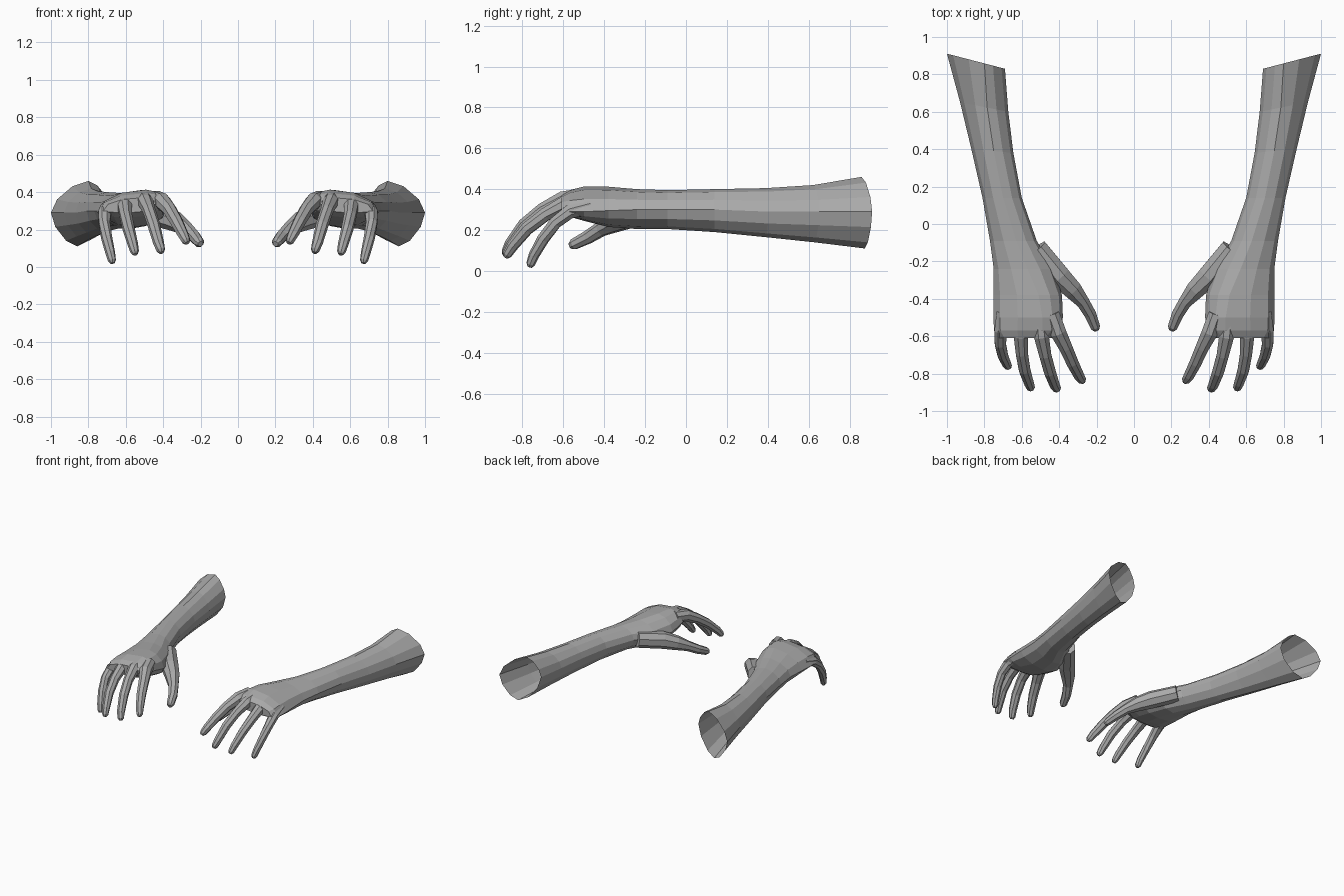
import bpy, bmesh, math
from mathutils import Vector

if "Cube" in bpy.data.objects:
    bpy.data.objects.remove(bpy.data.objects["Cube"])

skin = bpy.data.materials.new("plain_grey")
skin.diffuse_color = (0.4, 0.4, 0.4, 1)
skin.use_nodes = True
skin.node_tree.nodes["Principled BSDF"].inputs["Base Color"].default_value = skin.diffuse_color


def loft(name, rings, cap_start=False, cap_end=True):
    """Skin a list of equal point rings and mirror the part to the other arm."""
    bm = bmesh.new()
    vs = [[bm.verts.new(p) for p in r] for r in rings]
    n = len(vs[0])
    for a, b in zip(vs, vs[1:]):
        for i in range(n):
            j = (i + 1) % n
            bm.faces.new((a[i], a[j], b[j], b[i]))
    if cap_start:
        bm.faces.new(vs[0][::-1])
    if cap_end:
        bm.faces.new(vs[-1])
    bmesh.ops.recalc_face_normals(bm, faces=bm.faces)
    me = bpy.data.meshes.new(name)
    bm.to_mesh(me)
    bm.free()
    me.materials.append(skin)
    ob = bpy.data.objects.new(name, me)
    bpy.context.collection.objects.link(ob)
    ob.modifiers.new("other_arm", 'MIRROR').use_mirror_merge = False
    return ob


def section(y, slant, inner, outer, top, bottom, power, n=12):
    """Ring through four extreme (x, z) points, joined by rounded quarters."""
    cx, cz = (top[0] + bottom[0]) / 2, (inner[1] + outer[1]) / 2
    pts = []
    for i in range(n):
        a = 2 * math.pi * i / n
        c, s = math.cos(a), math.sin(a)
        u, v = abs(c) ** (2 / power), abs(s) ** (2 / power)
        side, pole = (outer if c > 0 else inner), (top if s > 0 else bottom)
        mx, mz = pole[0], side[1]
        x = mx + (side[0] - mx) * u
        z = mz + (pole[1] - mz) * v
        pts.append((x, y + slant * (x - inner[0]), z))
    return pts


# forearm, wrist and palm: open at the elbow, closed at the knuckles
loft("forearm_and_palm", [section(*s) for s in (
    (0.83, 0.26, (.69, .32), (1.0, .29), (.80, .46), (.86, .11), 1.6),
    (0.60, 0.20, (.672, .31), (.93, .29), (.785, .42), (.81, .14), 1.7),
    (0.38, 0.10, (.645, .31), (.87, .29), (.75, .405), (.76, .165), 1.8),
    (0.14, 0.0, (.60, .31), (.81, .30), (.70, .40), (.70, .19), 1.9),
    (-.09, 0.0, (.52, .31), (.77, .30), (.63, .395), (.64, .205), 1.9),
    (-.24, 0.0, (.43, .29), (.75, .30), (.57, .40), (.57, .205), 1.9),
    (-.38, 0.0, (.385, .30), (.75, .295), (.51, .412), (.54, .215), 1.9),
    (-.50, 0.0, (.38, .33), (.752, .29), (.49, .413), (.56, .245), 2.0),
    (-.57, 0.0, (.40, .34), (.748, .29), (.49, .395), (.57, .265), 2.1),
    (-.61, 0.0, (.44, .34), (.72, .30), (.51, .37), (.58, .29), 2.1),
)])


def finger(name, path, sides=8):
    """Tapered tube along (x, y, z, radius) points with a rounded tip."""
    pts = [Vector(p[:3]) for p in path]
    rad = [p[3] for p in path]
    d = (pts[-1] - pts[-2]).normalized()
    pts.append(pts[-1] + d * rad[-1] * 0.7)
    rad.append(rad[-1] * 0.55)
    rings = []
    for i, p in enumerate(pts):
        t = (pts[min(i + 1, len(pts) - 1)] - pts[max(i - 1, 0)]).normalized()
        side = t.cross(Vector((0, 0, 1))).normalized()
        up = side.cross(t)
        rings.append([p + rad[i] * (side * math.cos(a) + up * math.sin(a))
                      for a in (2 * math.pi * (k + .5) / sides for k in range(sides))])
    loft(name, rings, cap_start=True)


# thumb and four curled fingers
finger("thumb", [(.52, -.13, .30, .06), (.40, -.28, .27, .064), (.33, -.35, .24, .054),
                 (.275, -.415, .205, .038), (.235, -.48, .165, .034), (.207, -.55, .13, .028)])
finger("index_finger", [(.44, -.48, .365, .045), (.405, -.58, .35, .046), (.365, -.66, .305, .038),
                        (.33, -.74, .245, .035), (.295, -.81, .175, .03), (.278, -.835, .14, .024)])
finger("middle_finger", [(.505, -.50, .365, .042), (.495, -.60, .35, .043), (.475, -.70, .30, .035),
                         (.45, -.79, .225, .034), (.425, -.86, .13, .029), (.413, -.88, .09, .024)])
finger("ring_finger", [(.605, -.50, .34, .042), (.605, -.60, .325, .041), (.60, -.69, .275, .035),
                       (.585, -.78, .205, .033), (.562, -.85, .12, .028), (.552, -.875, .08, .023)])
finger("little_finger", [(.695, -.47, .315, .042), (.712, -.57, .29, .037), (.715, -.64, .235, .032),
                         (.702, -.70, .155, .03), (.683, -.745, .075, .026), (.674, -.76, .034, .022)])
